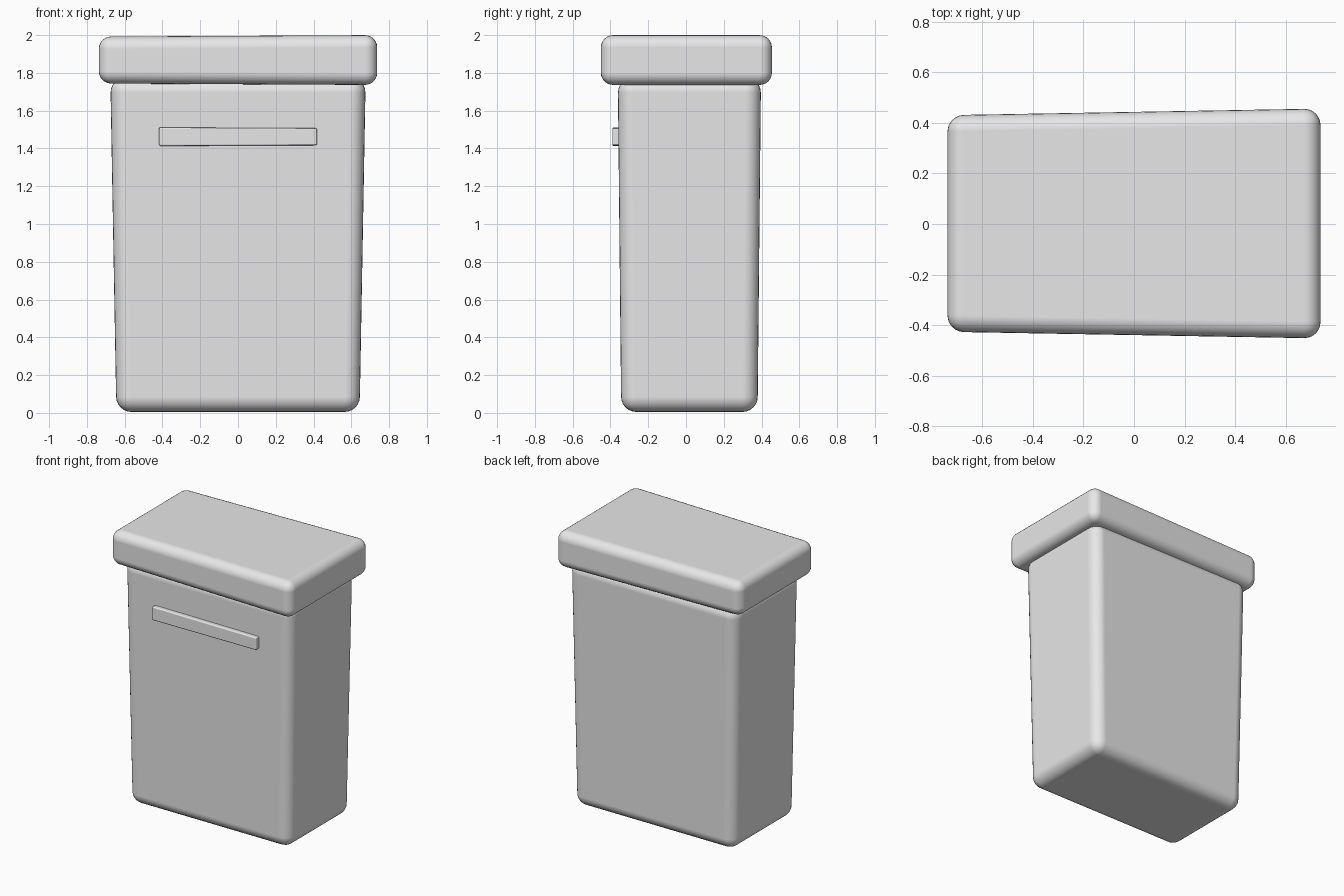
import bpy
import bmesh
import math

if "Cube" in bpy.data.objects:
    bpy.data.objects.remove(bpy.data.objects["Cube"], do_unlink=True)

# Single plain grey plastic
grey = bpy.data.materials.new("light grey plastic")
grey.use_nodes = True
colour = (0.8, 0.8, 0.8, 1.0)
grey.diffuse_color = colour
grey.node_tree.nodes["Principled BSDF"].inputs["Base Color"].default_value = colour


def rounded_box(name, place, radius, segments):
    """Box whose corners are set by place(sx, sy, sz), each sign -1 or 1."""
    mesh = bpy.data.meshes.new(name)
    bm = bmesh.new()
    bmesh.ops.create_cube(bm, size=2)
    for v in bm.verts:
        v.co = place(*(math.copysign(1, c) for c in v.co))
    bm.to_mesh(mesh)
    bm.free()
    obj = bpy.data.objects.new(name, mesh)
    bpy.context.collection.objects.link(obj)
    mesh.materials.append(grey)
    bevel = obj.modifiers.new("rounded edges", 'BEVEL')
    bevel.width = radius
    bevel.segments = segments
    bevel.limit_method = 'NONE'
    bevel.harden_normals = True
    mesh.shade_smooth()
    return obj


# Body: widens upwards, sits slightly towards the back, top tucked into the lid
def body_corner(sx, sy, sz):
    return (sx * (0.66 + 0.016 * sz),
            0.018 + sy * (0.37 + 0.009 * sz),
            0.005 if sz < 0 else 1.775)


# Lid: slightly deeper and taller at the left end
def lid_corner(sx, sy, sz):
    return (sx * 0.737,
            0.002 + sy * (0.441 + 0.013 * sx),
            1.868 + sz * (0.128 + 0.004 * sx))


# Handle: thin bar, slightly slimmer at the left end
def handle_corner(sx, sy, sz):
    return (sx * 0.418,
            -0.39 if sy < 0 else -0.34,
            1.462 + sz * (0.047 - 0.002 * sx))


rounded_box("bin_body", body_corner, 0.08, 6)
rounded_box("bin_lid", lid_corner, 0.065, 6)
rounded_box("front_handle", handle_corner, 0.008, 3)
